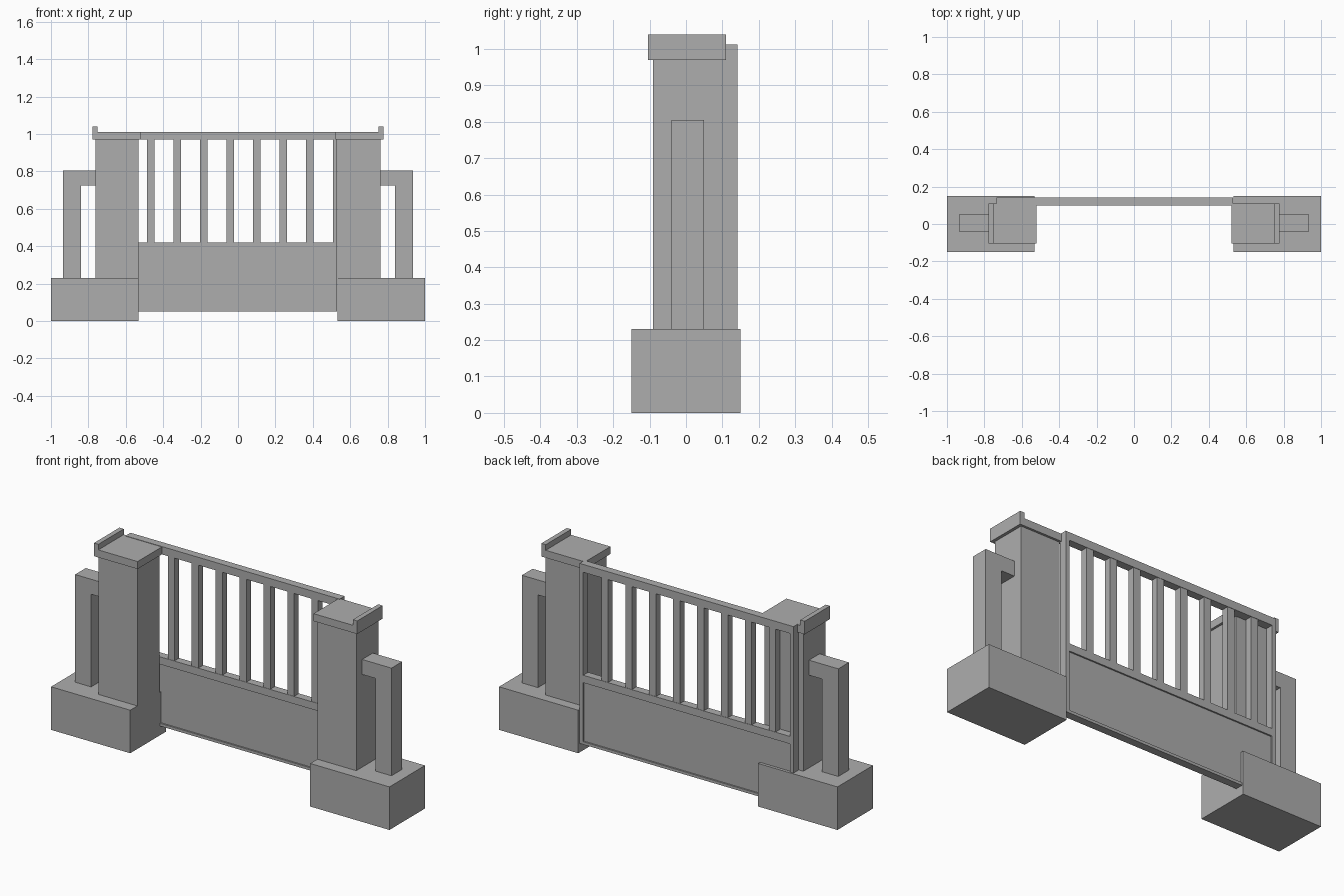
import bpy
import bmesh
from mathutils import Vector

cube = bpy.data.objects.get("Cube")
if cube:
    bpy.data.objects.remove(cube, do_unlink=True)

stone = bpy.data.materials.new("plain_grey")
stone.use_nodes = True
GREY = (0.42, 0.42, 0.42, 1)
stone.diffuse_color = GREY
stone.node_tree.nodes["Principled BSDF"].inputs["Base Color"].default_value = GREY


def finish(name, bm):
    bmesh.ops.recalc_face_normals(bm, faces=bm.faces)
    mesh = bpy.data.meshes.new(name)
    bm.to_mesh(mesh)
    bm.free()
    mesh.materials.append(stone)
    obj = bpy.data.objects.new(name, mesh)
    bpy.context.collection.objects.link(obj)
    return obj


def box(name, x, y, z):
    """Box spanning the (low, high) pairs on each axis."""
    bm = bmesh.new()
    bmesh.ops.create_cube(bm, size=1)
    for v in bm.verts:
        v.co = Vector(r[0] if c < 0 else r[1] for c, r in zip(v.co, (x, y, z)))
    return finish(name, bm)


def extrusion(name, outline, y, side):
    """Extrude an x-z outline along y, flipped to the given side."""
    bm = bmesh.new()
    face = bm.faces.new([bm.verts.new((side * px, y[0], pz)) for px, pz in outline])
    new = bmesh.ops.extrude_face_region(bm, geom=[face])["geom"]
    verts = [g for g in new if isinstance(g, bmesh.types.BMVert)]
    bmesh.ops.translate(bm, verts=verts, vec=(0, y[1] - y[0], 0))
    return finish(name, bm)


# Pillars, each with a base, a lipped cap and an outer bracket post
CAP = [(0.52, 0.97), (0.778, 0.97), (0.778, 1.04), (0.752, 1.04),
       (0.752, 1.01), (0.52, 1.01)]
BRACKET = [(0.84, 0.23), (0.935, 0.23), (0.935, 0.805), (0.762, 0.805),
           (0.762, 0.725), (0.84, 0.725)]
for label, s in (("left", 1), ("right", -1)):
    def span(a, b):
        return tuple(sorted((s * a, s * b)))
    box(label + "_base", span(0.532, 1), (-0.15, 0.15), (0, 0.23))
    box(label + "_pillar", span(0.532, 0.762), (-0.09, 0.098), (0.23, 0.97))
    extrusion(label + "_cap", CAP, (-0.105, 0.11), s)
    extrusion(label + "_bracket_post", BRACKET, (-0.04, 0.05), s)

# Sliding gate frame
X0, X1 = -0.735, 0.53
DEPTH = (0.1, 0.142)
STILE = 0.022
box("gate_stile_right", (X0, X0 + STILE), DEPTH, (0.05, 1.012))
box("gate_stile_left", (X1 - STILE, X1), DEPTH, (0.05, 1.012))
inner = (X0 + STILE, X1 - STILE)
for name, z in (("bottom", (0.05, 0.065)), ("middle", (0.38, 0.42)),
                ("top", (0.97, 1.012))):
    box("gate_rail_" + name, inner, DEPTH, z)

# Recessed lower panel
box("gate_panel", inner, (0.108, 0.134), (0.065, 0.38))

# Upright bars
for i in range(8):
    c = -0.608 + i * 0.1415
    box(f"gate_bar_{i + 1}", (c - 0.02, c + 0.02), (0.102, 0.14), (0.42, 0.97))
